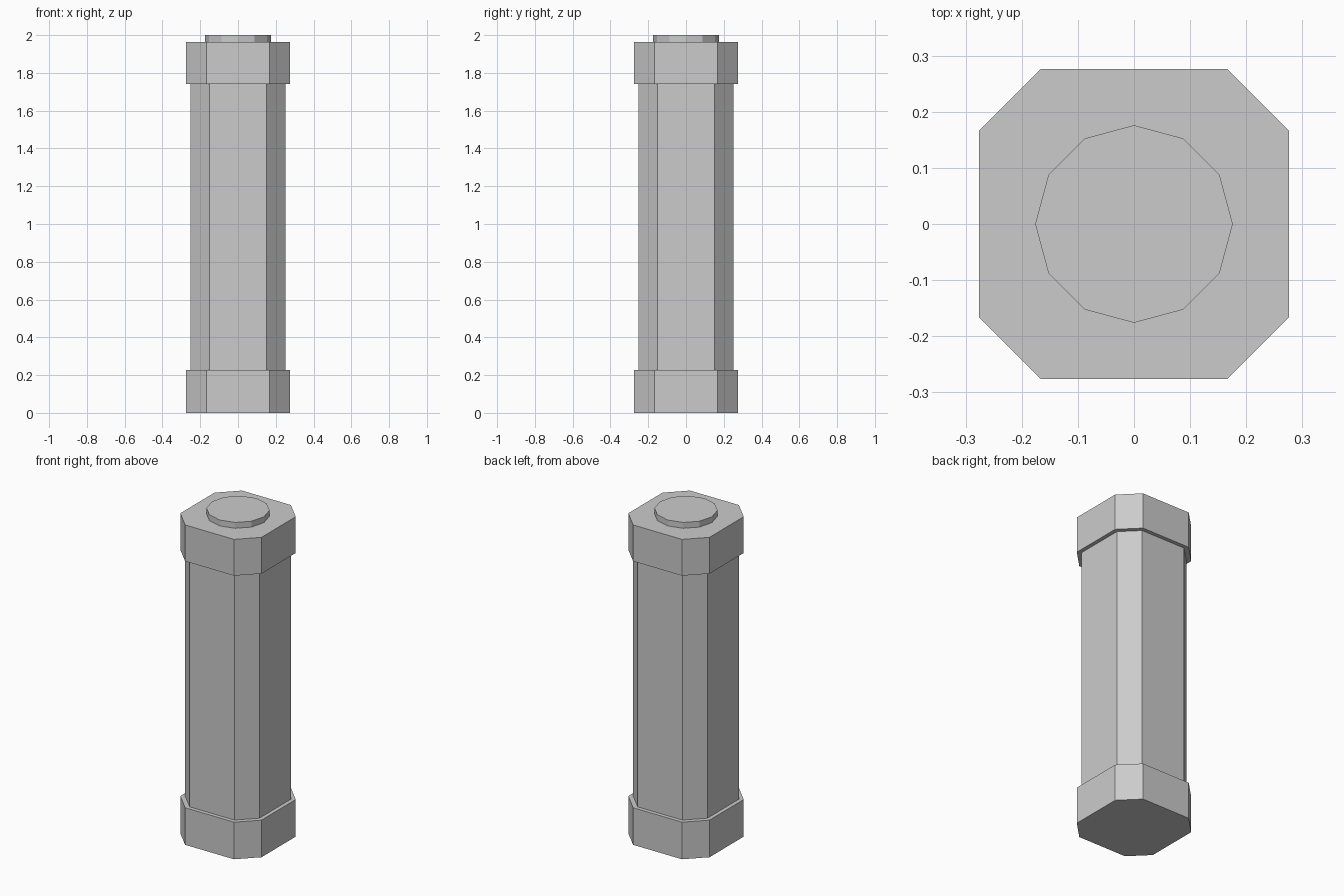
import bpy, bmesh, math

if "Cube" in bpy.data.objects:
    bpy.data.objects.remove(bpy.data.objects["Cube"])


def prism(name, points, z0, z1):
    """Closed flat-faced prism from a counter-clockwise outline."""
    bm = bmesh.new()
    face = bm.faces.new([bm.verts.new((x, y, z0)) for x, y in points])
    top = bmesh.ops.extrude_face_region(bm, geom=[face])
    verts = [v for v in top["geom"] if isinstance(v, bmesh.types.BMVert)]
    bmesh.ops.translate(bm, verts=verts, vec=(0, 0, z1 - z0))
    bmesh.ops.recalc_face_normals(bm, faces=bm.faces)
    mesh = bpy.data.meshes.new(name)
    bm.to_mesh(mesh)
    bm.free()
    obj = bpy.data.objects.new(name, mesh)
    bpy.context.collection.objects.link(obj)
    return obj


def chamfered_square(half, flat):
    """Square outline with cut corners; flat is half the straight side."""
    return [(half, -flat), (half, flat), (flat, half), (-flat, half),
            (-half, flat), (-half, -flat), (-flat, -half), (flat, -half)]


def circle(radius, sides):
    return [(radius * math.cos(math.tau * i / sides),
             radius * math.sin(math.tau * i / sides)) for i in range(sides)]


# End caps and the slimmer body between them
cap = chamfered_square(0.276, 0.166)
prism("bottom_cap", cap, 0.0, 0.228)
prism("body", chamfered_square(0.252, 0.152), 0.228, 1.741)
prism("top_cap", cap, 1.741, 1.964)

# Raised twelve-sided contact on top
prism("top_contact", circle(0.176, 12), 1.964, 2.0)
